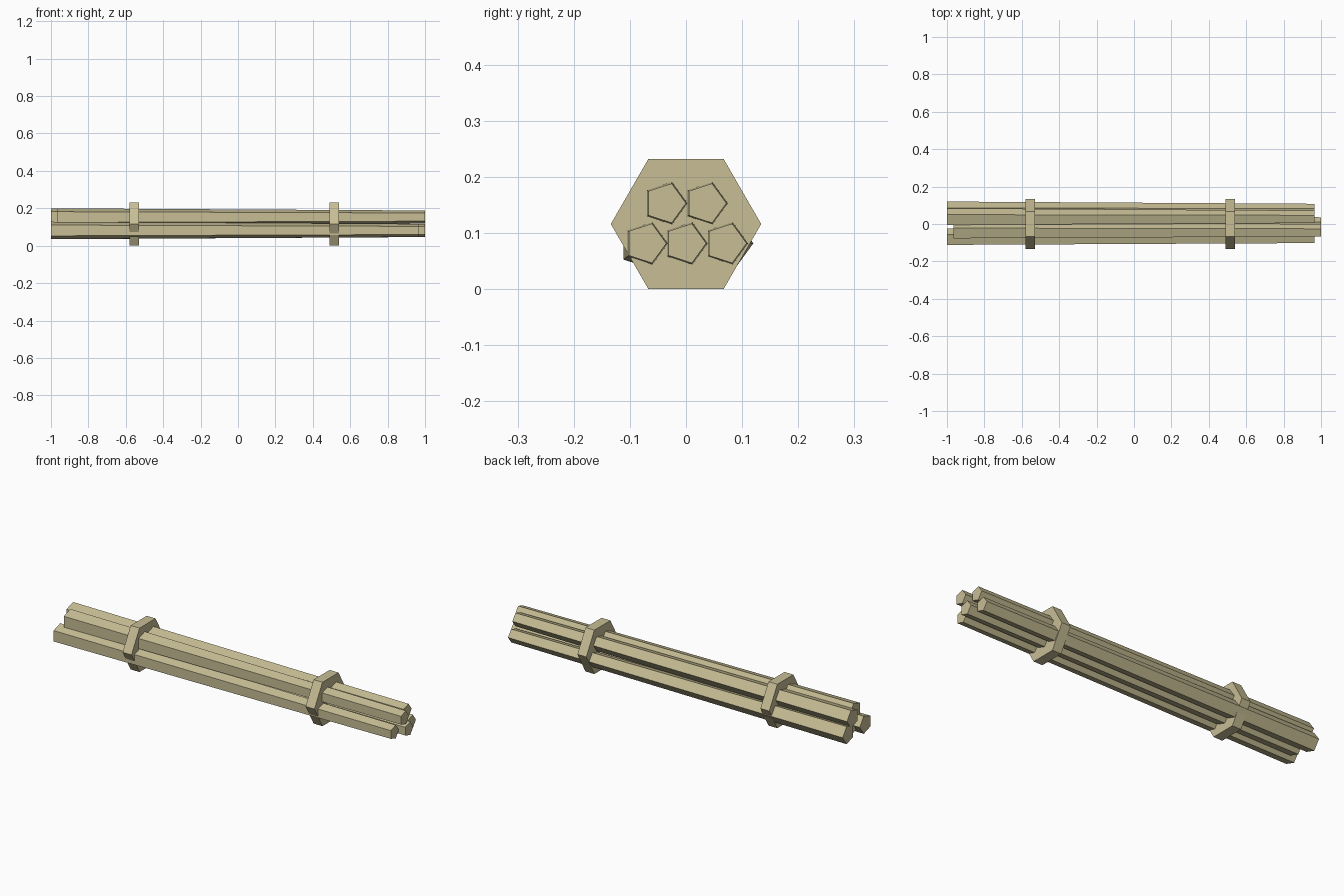
import bpy, bmesh, math

cube = bpy.data.objects.get("Cube")
if cube:
    bpy.data.objects.remove(cube, do_unlink=True)

wood = bpy.data.materials.new("pale_wood")
wood.use_nodes = True
colour = (0.57, 0.51, 0.30, 1)
wood.diffuse_color = colour
wood.node_tree.nodes["Principled BSDF"].inputs["Base Color"].default_value = colour


def prism(name, sides, x0, x1, r0, r1, y, z):
    """Capped, optionally tapered prism along x with one corner facing +y."""
    bm = bmesh.new()
    rings = []
    for x, r in ((x0, r0), (x1, r1)):
        angles = [math.tau * i / sides for i in range(sides)]
        rings.append([bm.verts.new((x, y + r * math.cos(a), z + r * math.sin(a)))
                      for a in angles])
    for ring in rings:
        bm.faces.new(ring)
    for i in range(sides):
        j = (i + 1) % sides
        bm.faces.new((rings[0][i], rings[0][j], rings[1][j], rings[1][i]))
    bmesh.ops.recalc_face_normals(bm, faces=bm.faces)
    mesh = bpy.data.meshes.new(name)
    bm.to_mesh(mesh)
    bm.free()
    mesh.materials.append(wood)
    obj = bpy.data.objects.new(name, mesh)
    bpy.context.collection.objects.link(obj)


# Five tapered sticks, two of them slid along the bundle: y, z, slide
sticks = {
    "front_lower_stick": (-0.072, 0.0815, 0),
    "middle_lower_stick": (-0.001, 0.0815, 0.035),
    "back_lower_stick": (0.071, 0.0815, 0),
    "front_upper_stick": (-0.037, 0.153, 0.035),
    "back_upper_stick": (0.035, 0.153, 0),
}
for name, (y, z, slide) in sticks.items():
    prism(name, 5, slide - 1, slide + 0.965, 0.049, 0.037, y, z)

# Two hexagonal bands holding the bundle together
for name, x in (("right_band", -0.555), ("left_band", 0.515)):
    prism(name, 6, x - 0.026, x + 0.026, 0.134, 0.134, 0, 0.116)
